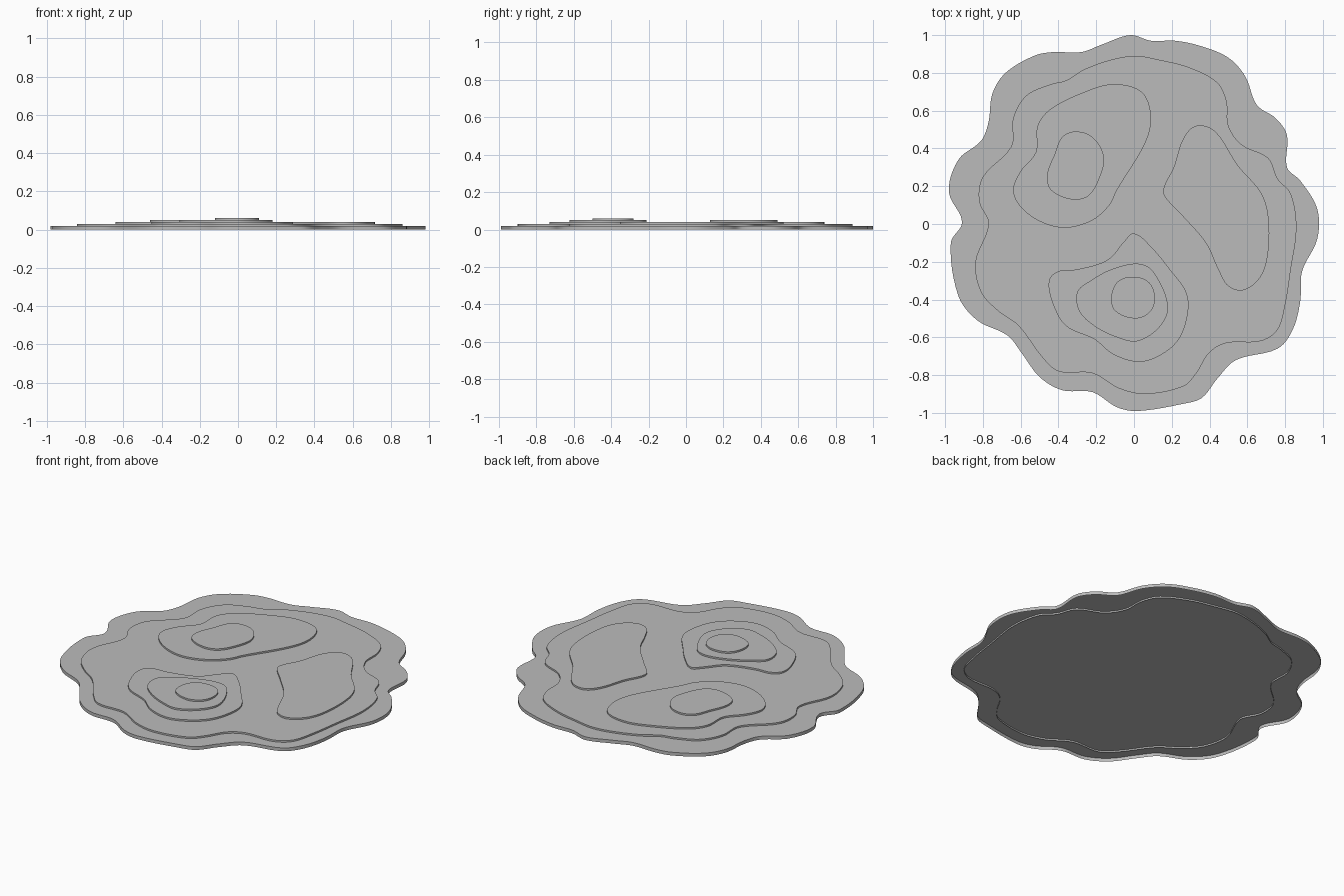
import bpy
import bmesh
import math
from mathutils import Vector

LAYER_HEIGHT = 0.02   # height of each terrace wall
LAYER_STEP = 0.01     # rise from one terrace to the next
SUBDIVISIONS = 6      # curve samples between neighbouring control points

default_cube = bpy.data.objects.get("Cube")
if default_cube:
    bpy.data.objects.remove(default_cube, do_unlink=True)


def make_material(name, colour):
    material = bpy.data.materials.new(name)
    material.use_nodes = True
    material.diffuse_color = colour
    shader = material.node_tree.nodes["Principled BSDF"]
    shader.inputs["Base Color"].default_value = colour
    return material


def smooth_outline(control_points):
    """Closed flowing curve through control points given in hundredths."""
    points = [Vector(p) / 100 for p in control_points]
    count = len(points)
    outline = []
    for i in range(count):
        before, start = points[i - 1], points[i]
        end, after = points[(i + 1) % count], points[(i + 2) % count]
        chord = (end - start).length
        # tangents scaled to the chord so uneven spacing stays smooth
        start_tangent = (end - before).normalized() * chord
        end_tangent = (after - start).normalized() * chord
        for step in range(SUBDIVISIONS):
            t = step / SUBDIVISIONS
            blend = t * t * (3 - 2 * t)
            outline.append(start.lerp(end, blend)
                           + start_tangent * (t * (1 - t) ** 2)
                           - end_tangent * (t * t * (1 - t)))
    return outline


def make_terrace(name, level, control_points, material):
    """Contour slab: a flat cap with a wall below it, open underneath."""
    bottom = level * LAYER_STEP
    top = bottom + LAYER_HEIGHT
    outline = smooth_outline(control_points)
    bm = bmesh.new()
    upper = [bm.verts.new((p.x, p.y, top)) for p in outline]
    lower = [bm.verts.new((p.x, p.y, bottom)) for p in outline]
    cap = bm.faces.new(upper)
    for i in range(len(outline)):
        bm.faces.new((upper[i - 1], upper[i], lower[i], lower[i - 1]))
    bmesh.ops.recalc_face_normals(bm, faces=bm.faces)
    cap.normal_update()
    if cap.normal.z < 0:
        bmesh.ops.reverse_faces(bm, faces=bm.faces)
    mesh = bpy.data.meshes.new(name)
    bm.to_mesh(mesh)
    bm.free()
    mesh.materials.append(material)
    terrace = bpy.data.objects.new(name, mesh)
    bpy.context.collection.objects.link(terrace)
    bpy.ops.object.select_all(action="DESELECT")
    terrace.select_set(True)
    bpy.context.view_layer.objects.active = terrace
    bpy.ops.object.shade_smooth_by_angle(angle=math.radians(40))
    return terrace


grey = make_material("stone_grey", (0.5, 0.5, 0.5, 1))

# Wide scalloped base
make_terrace("base_terrace", 0, [
    (-2, 100), (9, 97), (22, 97), (36, 94), (50, 88), (59, 78), (65, 63),
    (75, 56), (81, 47), (81, 30), (88, 23), (97, 8), (97, -8), (89, -25),
    (88, -41), (84, -56), (76, -66), (54, -72), (44, -82), (36, -92),
    (27, -95), (2, -99), (-9, -97), (-22, -89), (-38, -88), (-50, -81),
    (-59, -69), (-67, -59), (-83, -51), (-93, -38), (-97, -10), (-91, 1),
    (-98, 17), (-93, 34), (-81, 44), (-77, 54), (-75, 69), (-68, 80),
    (-53, 89), (-43, 91), (-28, 91), (-17, 95)], grey)

# Second terrace carrying the three hills
make_terrace("second_terrace", 1, [
    (1, 89), (13, 87), (29, 83), (44, 75), (49, 65), (50, 52), (57, 42),
    (71, 35), (76, 24), (83, 16), (86, -2), (83, -24), (80, -43), (76, -56),
    (67, -62), (49, -63), (40, -68), (33, -79), (26, -86), (6, -90),
    (-8, -87), (-22, -79), (-40, -78), (-49, -70), (-61, -54), (-72, -46),
    (-81, -36), (-84, -20), (-77, 0), (-82, 12), (-80, 25), (-65, 41),
    (-64, 56), (-57, 68), (-44, 74), (-36, 76), (-26, 82), (-12, 87)], grey)

# Rear hill
make_terrace("rear_hill_lower", 2, [
    (-11, 74), (4, 70), (9, 57), (6, 43), (-9, 18), (-13, 10), (-22, 2),
    (-36, -2), (-49, 1), (-60, 9), (-64, 18), (-60, 28), (-52, 38),
    (-51, 52), (-44, 61), (-26, 70)], grey)
make_terrace("rear_hill_top", 3, [
    (-31, 49), (-22, 46), (-16, 36), (-18, 25), (-24, 15), (-33, 13),
    (-44, 18), (-46, 26), (-42, 37), (-38, 46)], grey)

# Left hill
make_terrace("left_hill", 2, [
    (33, 52), (43, 49), (55, 31), (67, 17), (71, 5), (71, -15), (67, -28),
    (58, -35), (50, -33), (45, -25), (38, -10), (25, 5), (16, 15), (16, 20),
    (21, 30), (26, 45)], grey)

# Front hill
make_terrace("front_hill_lower", 2, [
    (0, -5), (9, -12), (19, -24), (28, -37), (28, -50), (23, -62),
    (13, -70), (2, -73), (-11, -69), (-21, -61), (-36, -54), (-43, -42),
    (-45, -30), (-40, -25), (-30, -24), (-14, -19), (-5, -9)], grey)
make_terrace("front_hill_middle", 3, [
    (2, -21), (10, -25), (18, -43), (14, -54), (2, -62), (-9, -60),
    (-21, -54), (-29, -46), (-30, -36), (-23, -30), (-12, -24)], grey)
make_terrace("front_hill_top", 4, [
    (1, -28), (8, -31), (11, -38), (9, -46), (1, -50), (-10, -46),
    (-12, -38), (-8, -30)], grey)
